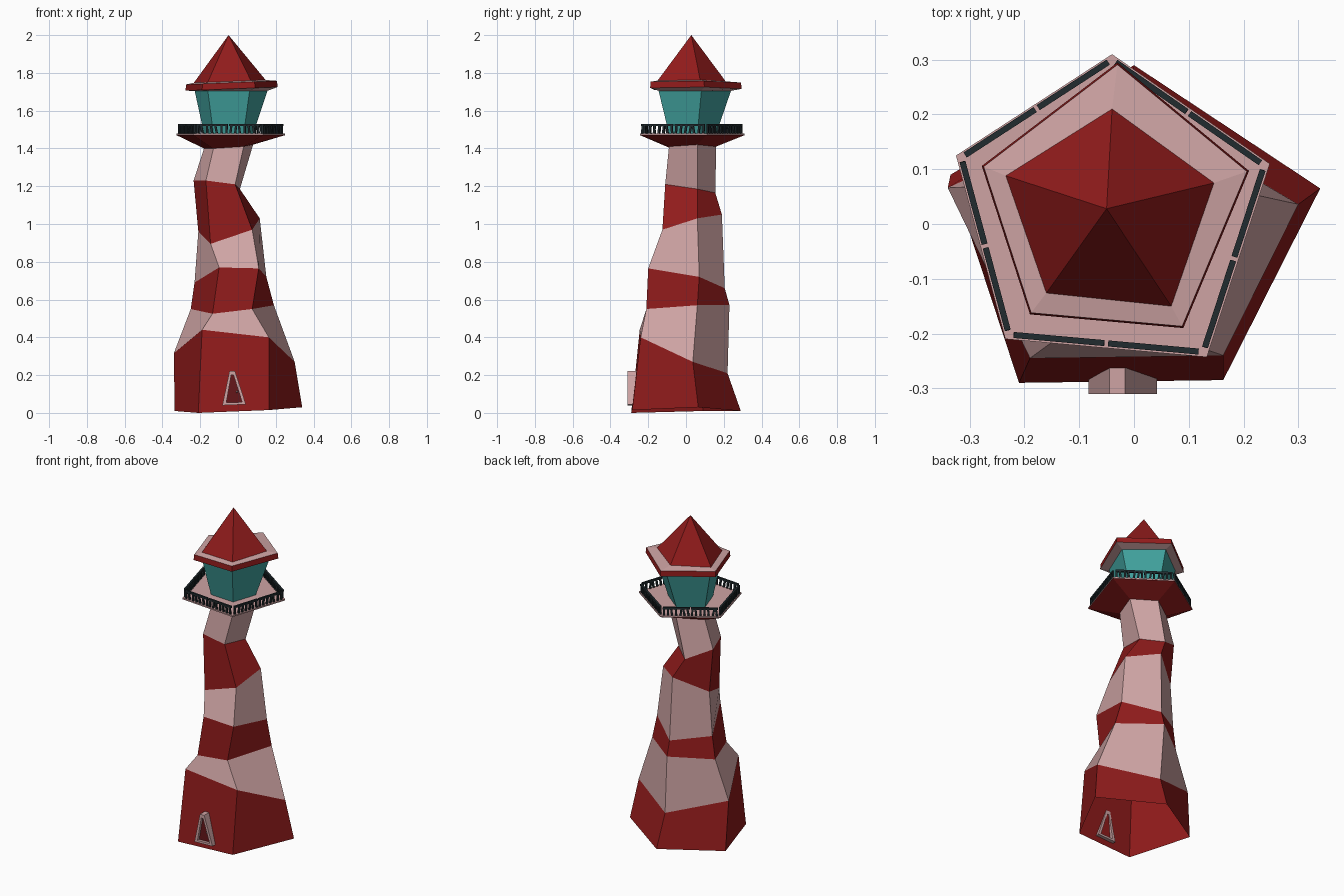
import bpy, bmesh, random
from mathutils import Vector

if "Cube" in bpy.data.objects:
    bpy.data.objects.remove(bpy.data.objects["Cube"])

random.seed(4)


def material(name, rgb):
    m = bpy.data.materials.new(name)
    m.diffuse_color = (*rgb, 1)
    m.use_nodes = True
    m.node_tree.nodes["Principled BSDF"].inputs["Base Color"].default_value = m.diffuse_color
    return m


RED = material("red", (0.28, 0.011, 0.011))
WHITE = material("off_white", (0.62, 0.37, 0.37))
GLASS = material("teal_glass", (0.055, 0.37, 0.35))
IRON = material("dark_iron", (0.015, 0.024, 0.028))
DOOR = material("door_red", (0.13, 0.008, 0.01))


def finish(name, bm, mats):
    bmesh.ops.recalc_face_normals(bm, faces=bm.faces)
    me = bpy.data.meshes.new(name)
    bm.to_mesh(me)
    bm.free()
    for m in mats:
        me.materials.append(m)
    ob = bpy.data.objects.new(name, me)
    bpy.context.collection.objects.link(ob)
    return ob


def loft(name, rings, mats, close=False):
    """Skin successive rings; mats gives one material per band."""
    slots = list(dict.fromkeys(mats))
    bm = bmesh.new()
    vs = [[bm.verts.new(p) for p in r] for r in rings]
    pairs = list(zip(vs, vs[1:]))
    if close:
        pairs.append((vs[-1], vs[0]))
    for (a, b), m in zip(pairs, mats):
        n = len(a)
        for i in range(n):
            j = (i + 1) % n
            f = bm.faces.new((a[i], a[j], b[j], b[i]) if len(b) > 1 else (a[i], a[j], b[0]))
            f.material_index = slots.index(m)
    return finish(name, bm, slots)


def beam(bm, a, b, side, w, h):
    """Box from a to b, w across 'side', h in the remaining direction."""
    d = (b - a).normalized()
    s = side.normalized() * w / 2
    t = d.cross(side).normalized() * h / 2
    q = [[bm.verts.new(p + s * u + t * v) for u, v in ((-1, -1), (1, -1), (1, 1), (-1, 1))] for p in (a, b)]
    bm.faces.new(q[0])
    bm.faces.new(q[1])
    for i in range(4):
        j = (i + 1) % 4
        bm.faces.new((q[0][i], q[0][j], q[1][j], q[1][i]))


def at(outline, z, scale=1.0, c=(-0.046, 0.024)):
    """Pentagon outline scaled about the lantern axis, z a number or function."""
    out = []
    for x, y in outline:
        x, y = c[0] + (x - c[0]) * scale, c[1] + (y - c[1]) * scale
        out.append(Vector((x, y, z(x, y) if callable(z) else z)))
    return out


# Crooked tower: rings ordered front-left, front-right, right, back, left
tower = [
    [(-.21, -.29, .0), (.163, -.285, .015), (.34, .065, .03), (0, .29, .01), (-.335, .09, .01)],
    [(-.19, -.245, .44), (.163, -.24, .40), (.30, .036, .27), (-.01, .22, .21), (-.34, .066, .315)],
    [(-.135, -.205, .525), (.075, -.21, .55), (.19, .06, .57), (-.03, .23, .57), (-.25, .07, .55)],
    [(-.10, -.195, .77), (.11, -.20, .765), (.15, .07, .72), (-.03, .205, .66), (-.23, .07, .69)],
    [(-.145, -.12, .895), (.075, -.125, .97), (.115, .06, 1.03), (-.04, .19, 1.05), (-.21, .07, .96)],
    [(-.17, -.10, 1.23), (-.015, -.11, 1.21), (.01, .06, 1.185), (-.10, .155, 1.165), (-.235, .07, 1.23)],
    [(-.13, -.08, 1.40), (.03, -.09, 1.41), (.08, .06, 1.42), (-.045, .16, 1.41), (-.18, .07, 1.40)],
]
loft("striped_tower", tower, [RED, WHITE] * 3)

# Gallery: red flared underside with a pale deck
deck = [(-.235, -.21), (.133, -.243), (.248, .11), (-.04, .31), (-.325, .125)]
lantern = [(-.13, -.08), (.03, -.09), (.08, .06), (-.045, .16), (-.18, .07)]
loft("gallery", [tower[-1], at(deck, 1.47), at(deck, 1.478), at(lantern, 1.478)], [RED, WHITE, WHITE])

# Railing: two rail pieces per side on leaning balusters
bm = bmesh.new()
line = at(deck, 1.478, 0.965)
up = Vector((0, 0, 1))
for i in range(5):
    a, b = line[i], line[(i + 1) % 5]
    along = (b - a).normalized()
    across = along.cross(up)
    for s, e in ((0.025, 0.49), (0.51, 0.975)):
        p, q = a.lerp(b, s), a.lerp(b, e)
        beam(bm, p + up * .046, q + up * .046, across, .011, .012)
        for k in range(7):
            foot = p.lerp(q, 0.04 + k * 0.92 / 6)
            top = p.lerp(q, min(.97, max(.03, 0.04 + k * 0.92 / 6 + random.uniform(-.06, .06))))
            beam(bm, foot, top + up * .044, across, .009, .011)
finish("railing", bm, [IRON])

# Lantern glass, widening upwards
eave = [(-.19, -.165), (.09, -.19), (.21, .097), (-.03, .295), (-.278, .106)]
glass_top = at(eave, 1.705, 0.79)
loft("lantern_glass", [at(lantern, 1.478), glass_top], [GLASS])


# Roof: slightly tilted eave slab and pointed cap
def tilt(base):
    return lambda x, y: base + 0.04 * (x + 0.046)


cap = [(-.16, -.126), (.068, -.15), (.146, .075), (-.04, .21), (-.234, .088)]
loft("roof_eave", [glass_top, at(eave, tilt(1.715)), at(eave, tilt(1.748), .985), at(cap, tilt(1.755))],
     [WHITE, RED, WHITE])
loft("roof_cap", [at(cap, tilt(1.755)), [(-.05, .028, 2.0)]], [RED])

# Door: tapered frame through the front wall, panel and knob
outer = [(-.083, .04), (.042, .045), (-.016, .222), (-.045, .222)]
inner = [(-.062, .054), (.022, .057), (-.024, .200), (-.036, .200)]


def upright(shape, y):
    return [Vector((x, y, z)) for x, z in shape]


loft("door_frame", [upright(outer, -.31), upright(outer, -.262), upright(inner, -.262), upright(inner, -.31)],
     [WHITE] * 4, close=True)
bm = bmesh.new()
bm.faces.new([bm.verts.new(p) for p in upright(inner, -.293)])
finish("door_panel", bm, [DOOR])
bm = bmesh.new()
bmesh.ops.create_icosphere(bm, subdivisions=1, radius=.006)
bmesh.ops.translate(bm, verts=bm.verts, vec=(-.006, -.298, .112))
finish("door_knob", bm, [WHITE])
